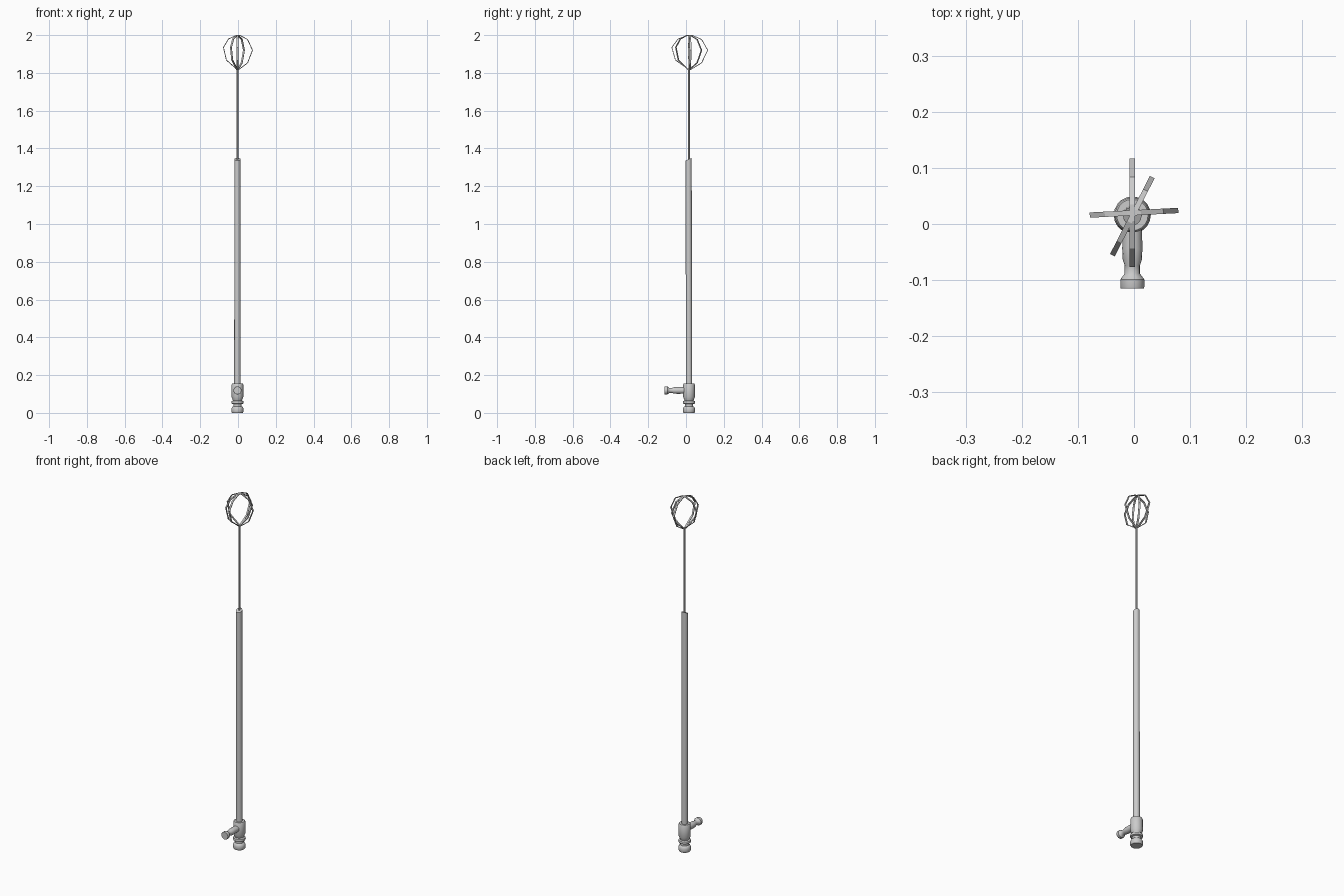
import bpy, bmesh, math
from mathutils import Matrix, Vector

if "Cube" in bpy.data.objects:
    bpy.data.objects.remove(bpy.data.objects["Cube"])

CX, CY = -0.003, 0.016   # main axis


def make_object(name, bm, smooth=True):
    bmesh.ops.recalc_face_normals(bm, faces=bm.faces)
    me = bpy.data.meshes.new(name)
    bm.to_mesh(me)
    bm.free()
    ob = bpy.data.objects.new(name, me)
    bpy.context.collection.objects.link(ob)
    if smooth:
        bpy.ops.object.select_all(action='DESELECT')
        ob.select_set(True)
        bpy.context.view_layer.objects.active = ob
        bpy.ops.object.shade_smooth_by_angle(angle=math.radians(35))
    return ob


def lathe(name, profile, matrix, sides=20):
    """Closed solid of revolution from (radius, height) pairs."""
    bm = bmesh.new()
    rings = []
    for r, z in profile:
        rings.append([bm.verts.new((r * math.cos(2 * math.pi * i / sides),
                                    r * math.sin(2 * math.pi * i / sides), z))
                      for i in range(sides)])
    for a, b in zip(rings, rings[1:]):
        for i in range(sides):
            j = (i + 1) % sides
            bm.faces.new((a[i], a[j], b[j], b[i]))
    bm.faces.new(rings[0])
    bm.faces.new(rings[-1])
    bmesh.ops.transform(bm, matrix=matrix, verts=bm.verts)
    return make_object(name, bm)


axis = Matrix.Translation((CX, CY, 0))

# turned base with foot, collar ring and socket
lathe("base", [(0.029, 0), (0.032, 0.006), (0.032, 0.022), (0.028, 0.031), (0.022, 0.035),
               (0.022, 0.046), (0.031, 0.049), (0.033, 0.055), (0.031, 0.062), (0.024, 0.066),
               (0.026, 0.072), (0.031, 0.084), (0.031, 0.15), (0.028, 0.155)], axis)

# side handle pointing forward
handle = Matrix.Translation((CX, CY, 0.119)) @ Matrix.Rotation(math.radians(90), 4, 'X')
lathe("side_handle", [(0.017, 0.01), (0.018, 0.06), (0.017, 0.08), (0.0135, 0.09), (0.0135, 0.104),
                      (0.017, 0.109), (0.0215, 0.115), (0.0215, 0.128), (0.0205, 0.131)], handle, 16)

# long tube with slanted top
tube = lathe("tube", [(0.017, 0.14), (0.0165, 1.343)], axis, 14)
for v in tube.data.vertices:
    if v.co.z > 1:
        v.co.z += (v.co.y - CY) * 0.45
        v.co.y -= 0.002

# thin rod
lathe("rod", [(0.005, 1.3), (0.005, 1.822)], axis, 10)

# whisk loops: flat bent strips, (offset, height) around the loop
LOOP = [(-0.04, 1.817), (-0.8, 1.868), (-1, 1.935), (-0.66, 1.979), (-0.15, 1.998), (0.15, 1.998),
        (0.66, 1.977), (1, 1.92), (0.66, 1.853), (0.04, 1.817)]


def whisk_loop(name, radius, angle, cx, cy):
    bm = bmesh.new()
    d = Vector((math.cos(angle), math.sin(angle), 0))
    side = Vector((-d.y, d.x, 0)) * 0.0047
    rows = []
    for k, z in LOOP:
        p = Vector((cx, cy, z)) + d * k * radius
        rows.append((bm.verts.new(p - side), bm.verts.new(p + side)))
    for a, b in zip(rows, rows[1:]):
        bm.faces.new((a[0], a[1], b[1], b[0]))
    ob = make_object(name, bm, False)
    mod = ob.modifiers.new("thickness", 'SOLIDIFY')
    mod.thickness = 0.004
    mod.offset = 0


whisk_loop("whisk_loop_side", 0.077, math.radians(3), 0.0, 0.02)
whisk_loop("whisk_loop_front", 0.095, math.radians(90), CX, 0.02)
whisk_loop("whisk_loop_diagonal", 0.076, math.radians(63), CX, 0.014)
